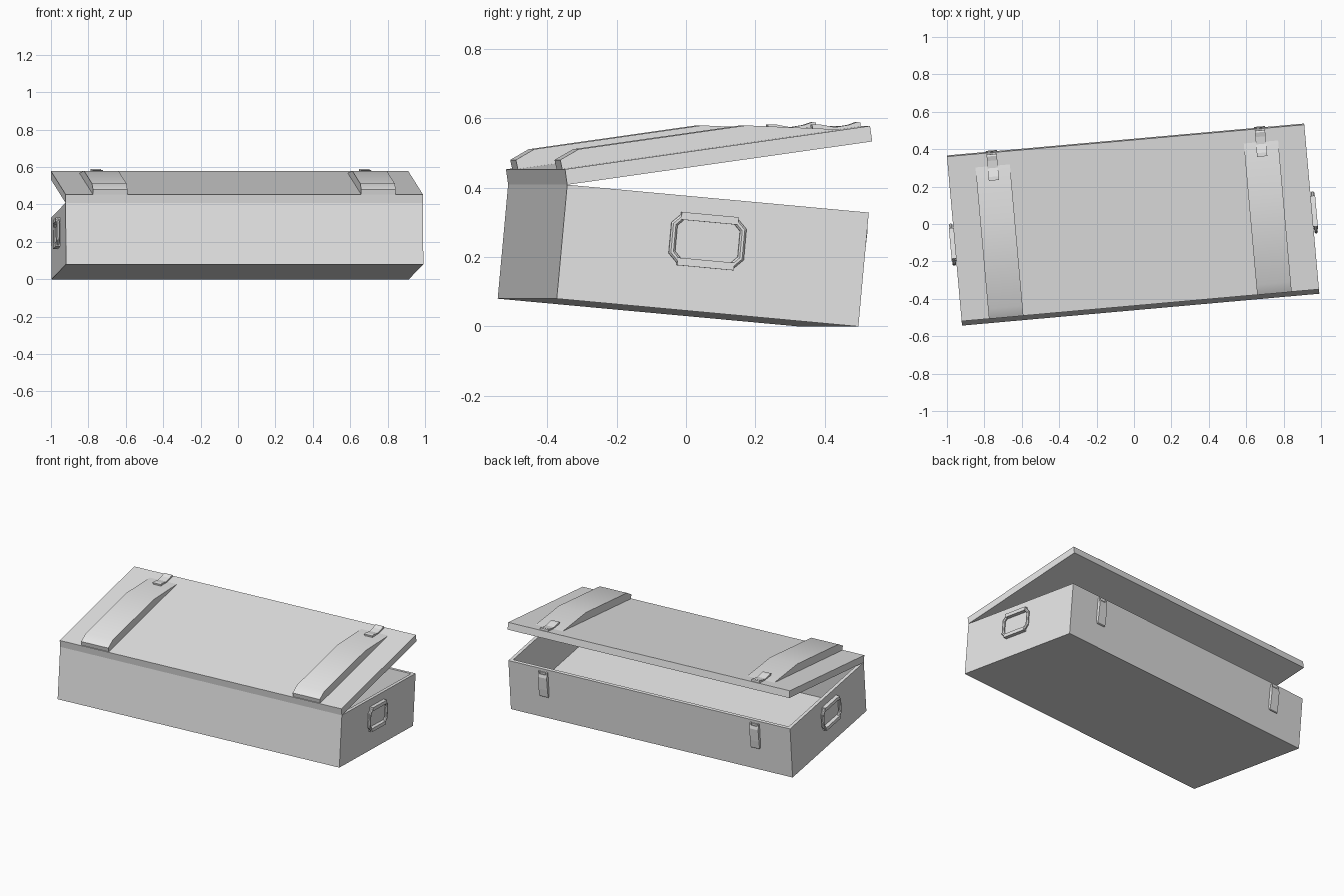
import bpy, bmesh
from math import radians
from mathutils import Matrix, Vector

cube = bpy.data.objects.get("Cube")
if cube:
    bpy.data.objects.remove(cube, do_unlink=True)

LENGTH, DEPTH, HEIGHT, WALL = 1.918, 0.877, 0.33, 0.03
LID_DEPTH, LID_THICK = 0.892, 0.045
FITTING_X = 0.72

# One painted metal for the whole chest
metal = bpy.data.materials.new("light_grey_metal")
metal.use_nodes = True
metal.diffuse_color = (0.8, 0.8, 0.8, 1)
metal.node_tree.nodes["Principled BSDF"].inputs["Base Color"].default_value = metal.diffuse_color

# Frames: the chest is turned and tipped back, the lid swings on the front edge
body = (Matrix.Translation((-0.003, -0.023, 0.04))
        @ Matrix.Rotation(radians(5.1), 4, 'Z') @ Matrix.Rotation(radians(-5.25), 4, 'X'))
lid = (body @ Matrix.Translation((0, -DEPTH / 2, HEIGHT))
       @ Matrix.Rotation(radians(13.3), 4, 'X'))


def finish(name, bm, frame, smooth=False):
    bmesh.ops.recalc_face_normals(bm, faces=bm.faces)
    mesh = bpy.data.meshes.new(name)
    bm.to_mesh(mesh)
    bm.free()
    mesh.materials.append(metal)
    obj = bpy.data.objects.new(name, mesh)
    bpy.context.collection.objects.link(obj)
    obj.matrix_world = frame
    if smooth:
        bpy.ops.object.select_all(action='DESELECT')
        obj.select_set(True)
        bpy.context.view_layer.objects.active = obj
        bpy.ops.object.shade_smooth_by_angle(angle=radians(30))
    return obj


def block(name, centre, size, frame):
    bm = bmesh.new()
    bmesh.ops.create_cube(bm, size=1, matrix=Matrix.Translation(centre) @ Matrix.Diagonal((*size, 1)))
    return finish(name, bm, frame)


def profile_bar(name, points, x, width, frame, smooth=False):
    """Extrude a side profile of (y, z) points along x."""
    bm = bmesh.new()
    face = bm.faces.new([bm.verts.new((x - width / 2, y, z)) for y, z in points])
    new = bmesh.ops.extrude_face_region(bm, geom=[face])["geom"]
    bmesh.ops.translate(bm, vec=(width, 0, 0),
                        verts=[v for v in new if isinstance(v, bmesh.types.BMVert)])
    return finish(name, bm, frame, smooth)


def ring(name, centre, half_y, half_z, cut, radius, frame):
    """Rectangular wire loop with clipped corners in the y-z plane."""
    y, z = half_y, half_z
    quarter = [(y, z - cut), (y - cut, z)]
    loop = (quarter + [(-a, b) for a, b in reversed(quarter)]
            + [(-a, -b) for a, b in quarter] + [(a, -b) for a, b in reversed(quarter)])
    bm = bmesh.new()
    rows = []
    for a, b in loop:
        # Mitre each corner by scaling the section outward from the path
        rows.append([bm.verts.new(Vector(centre) + Vector((dx * radius,
                     a + d * radius * (1 if a > 0 else -1) * (1 if abs(a) == y else 0.41),
                     b + d * radius * (1 if b > 0 else -1) * (1 if abs(b) == z else 0.41))))
                     for dx, d in ((1, .4), (.4, 1), (-.4, 1), (-1, .4),
                                   (-1, -.4), (-.4, -1), (.4, -1), (1, -.4))])
    for i, row in enumerate(rows):
        nxt = rows[(i + 1) % len(rows)]
        for j in range(len(row)):
            k = (j + 1) % len(row)
            bm.faces.new((row[j], row[k], nxt[k], nxt[j]))
    return finish(name, bm, frame)


# Open tray: a block whose top is inset and pushed down
bm = bmesh.new()
bmesh.ops.create_cube(bm, size=1, matrix=Matrix.Translation((0, 0, HEIGHT / 2))
                      @ Matrix.Diagonal((LENGTH, DEPTH, HEIGHT, 1)))
top = max(bm.faces, key=lambda f: f.calc_center_median().z)
bmesh.ops.inset_region(bm, faces=[top], thickness=WALL)
inner = bmesh.ops.extrude_face_region(bm, geom=[top])["geom"]
bmesh.ops.translate(bm, vec=(0, 0, WALL - HEIGHT),
                    verts=[v for v in inner if isinstance(v, bmesh.types.BMVert)])
if top.is_valid:
    bmesh.ops.delete(bm, geom=[top], context='FACES_ONLY')
finish("chest_body", bm, body)

# Lid panel
block("lid_panel", (0, LID_DEPTH / 2, LID_THICK / 2), (LENGTH, LID_DEPTH, LID_THICK), lid)

lid_top = lid @ Matrix.Translation((0, 0, LID_THICK))
back = body @ Matrix.Translation((0, DEPTH / 2, 0))
for side, label in ((1, "left"), (-1, "right")):
    x = side * FITTING_X
    # Raised strap that fades into the back of the lid
    profile_bar(f"{label}_strap", [(0.005, 0), (0.003, 0.027), (0.06, 0.05), (0.55, 0.05), (0.82, 0)],
                x, 0.185, lid_top, smooth=True)
    # Catch tongue with lifted ends
    profile_bar(f"{label}_catch", [(0.745, 0), (0.745, 0.025), (0.765, 0.023), (0.81, 0.008),
                                   (0.85, 0.009), (0.875, 0.014), (0.884, 0.011), (0.884, 0)],
                x, 0.055, lid_top)
    # Latch on the back wall: plate, lever and hook loop
    block(f"{label}_latch_plate", (x, 0.003, 0.235), (0.05, 0.006, 0.15), back)
    profile_bar(f"{label}_latch_lever", [(0, 0.295), (0.014, 0.3), (0.02, 0.28), (0.018, 0.2),
                                         (0.014, 0.15), (0.008, 0.145), (0, 0.17)],
                x, 0.06, back)
    for edge in (-1, 1):
        block(f"{label}_latch_hook", (x + edge * 0.025, 0.008, 0.3), (0.01, 0.012, 0.03), back)

    # Carrying handle on the end wall: wire loop with sleeves above and below
    handle_x = side * (LENGTH / 2 + 0.012)
    ring(f"{label}_handle", (handle_x, -0.02, 0.205), 0.1, 0.066, 0.025, 0.009, body)
    for up in (-1, 1):
        block(f"{label}_handle_sleeve", (handle_x, -0.02, 0.205 + up * 0.066),
              (0.024, 0.165, 0.022), body)
